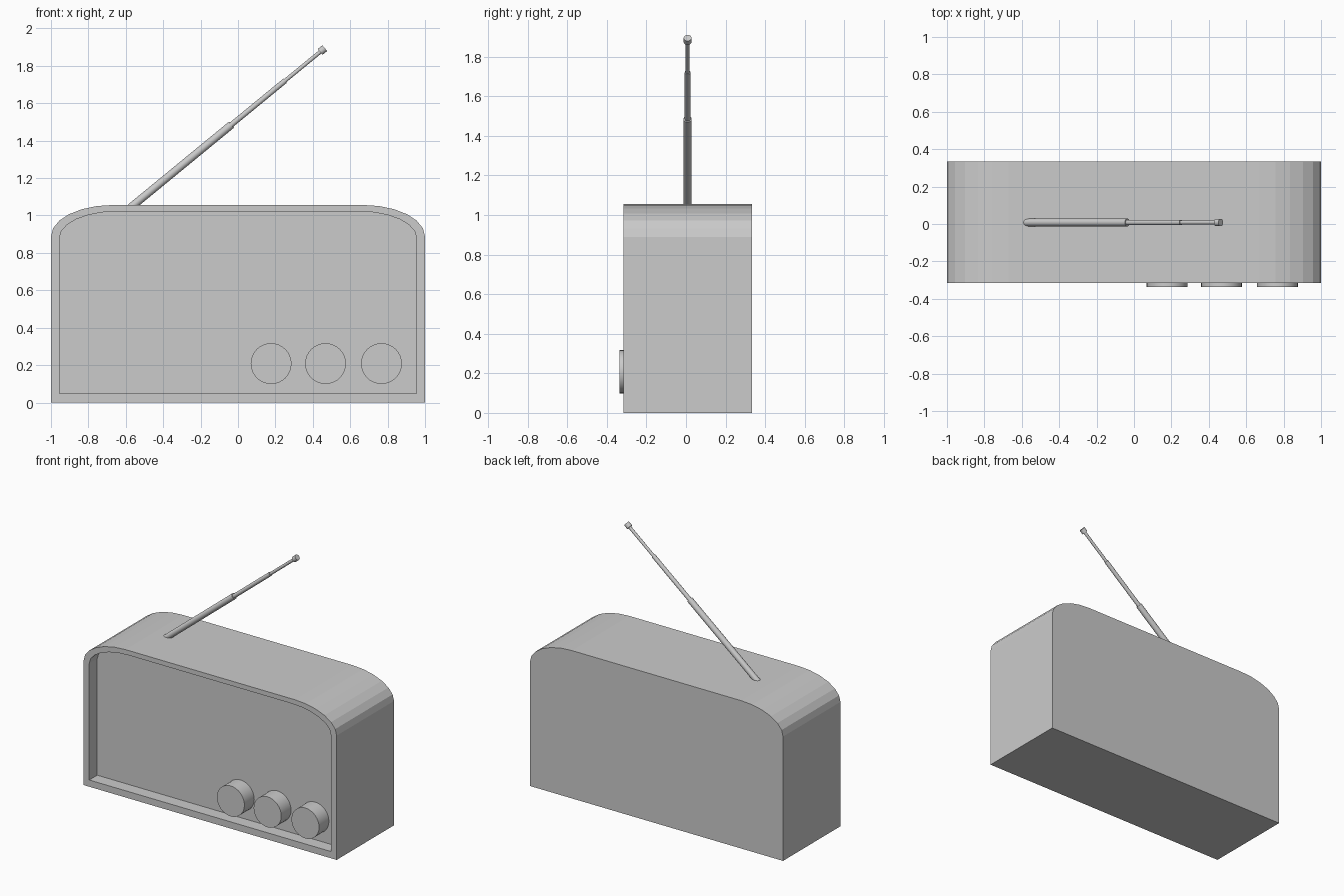
import bpy, bmesh, math
from mathutils import Vector

if "Cube" in bpy.data.objects:
    bpy.data.objects.remove(bpy.data.objects["Cube"])

FRONT, BACK, PANEL = -0.315, 0.333, -0.225


def outline(half, bottom, top, rx, rz, steps=6):
    """Square-bottomed outline with elliptical top corners, as (x, z)."""
    right = [(half - rx + rx * math.cos(a), top - rz + rz * math.sin(a))
             for a in (math.pi / 2 * i / steps for i in range(steps + 1))]
    left = [(-x, z) for x, z in reversed(right)]
    return [(half, bottom)] + right + left + [(-half, bottom)]


def cylinder(name, start, end, radius, sides):
    start, end = Vector(start), Vector(end)
    axis = end - start
    bpy.ops.mesh.primitive_cylinder_add(vertices=sides, radius=radius, depth=axis.length,
                                        location=(start + end) / 2,
                                        rotation=axis.to_track_quat('Z', 'Y').to_euler())
    ob = bpy.context.object
    ob.name = name
    bpy.ops.object.shade_smooth_by_angle(angle=math.radians(35))
    return ob


# Cabinet: solid block with a recessed front panel
outer = outline(1.0, 0.0, 1.056, 0.33, 0.168)
inner = outline(0.955, 0.048, 1.022, 0.31, 0.142)
bm = bmesh.new()
rings = [[bm.verts.new((x, y, z)) for x, z in shape]
         for shape, y in ((outer, BACK), (outer, FRONT), (inner, FRONT), (inner, PANEL))]
for a, b in zip(rings, rings[1:]):
    for i in range(len(a)):
        j = (i + 1) % len(a)
        bm.faces.new((a[i], a[j], b[j], b[i]))
bm.faces.new(rings[0])
bm.faces.new(rings[-1])
bmesh.ops.recalc_face_normals(bm, faces=bm.faces)
mesh = bpy.data.meshes.new("cabinet")
bm.to_mesh(mesh)
bm.free()
bpy.context.collection.objects.link(bpy.data.objects.new("cabinet", mesh))

# Control knobs
for i, x in enumerate((0.177, 0.468, 0.767)):
    cylinder(f"knob_{i + 1}", (x, PANEL + 0.01, 0.208), (x, -0.336, 0.208), 0.109, 32)

# Telescopic antenna: three sections and a tip, leaning to the right
base = Vector((-0.558, 0.008, 1.056))
lean = Vector((1.01, 0, 0.829)).normalized()
for name, t0, t1, r in (("antenna_lower", -0.05, 0.676, 0.021),
                        ("antenna_middle", 0.66, 1.047, 0.0145),
                        ("antenna_upper", 1.03, 1.30, 0.0105),
                        ("antenna_tip", 1.29, 1.322, 0.02)):
    cylinder(name, base + lean * t0, base + lean * t1, r, 16)
